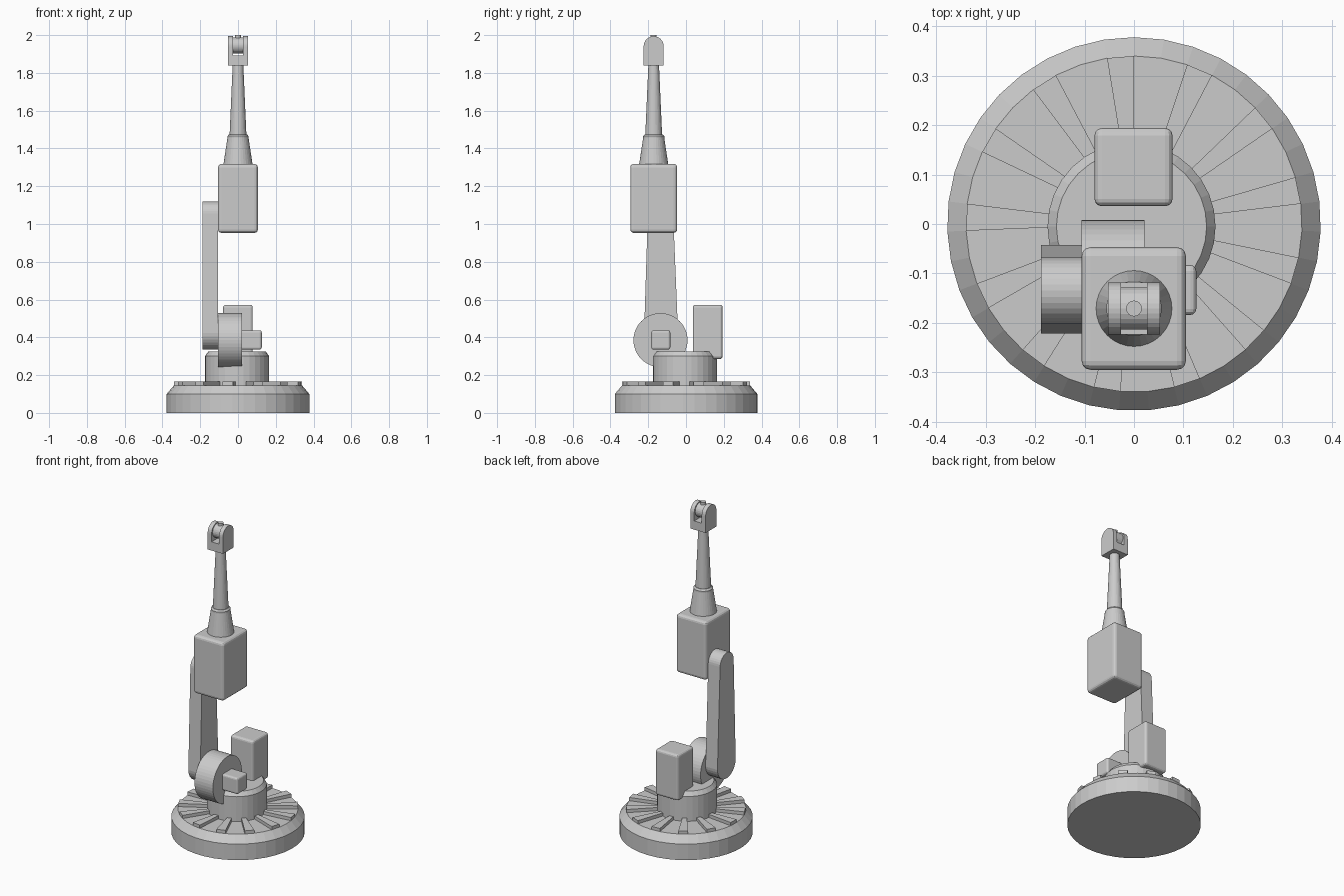
import bpy, bmesh, math
from mathutils import Matrix, Vector

if "Cube" in bpy.data.objects:
    bpy.data.objects.remove(bpy.data.objects["Cube"])


def finish(bm, name, bevel=0.0, segs=3):
    bmesh.ops.recalc_face_normals(bm, faces=bm.faces)
    me = bpy.data.meshes.new(name)
    bm.to_mesh(me)
    bm.free()
    ob = bpy.data.objects.new(name, me)
    bpy.context.collection.objects.link(ob)
    if bevel:
        mod = ob.modifiers.new("Bevel", 'BEVEL')
        mod.width, mod.segments = bevel, segs
    return ob


def lathe(name, profile, n, x=0, y=0, start=0.0):
    """Closed solid of revolution about z from (radius, z) pairs."""
    bm = bmesh.new()
    rings = [[bm.verts.new((x + r * math.cos(start + 2 * math.pi * i / n),
                            y + r * math.sin(start + 2 * math.pi * i / n), z))
              for i in range(n)] for r, z in profile]
    for a, b in zip(rings, rings[1:]):
        for i in range(n):
            j = (i + 1) % n
            bm.faces.new((a[i], a[j], b[j], b[i]))
    bm.faces.new(rings[0])
    bm.faces.new(rings[-1])
    return finish(bm, name)


def box(name, x, y, z, bevel=0.0):
    bm = bmesh.new()
    mid = Vector([(a + b) / 2 for a, b in (x, y, z)])
    size = [b - a for a, b in (x, y, z)]
    bmesh.ops.create_cube(bm, size=1, matrix=Matrix.Translation(mid) @ Matrix.Diagonal((*size, 1)))
    return finish(bm, name, bevel)


def plate(name, outline, x0, x1):
    """Extrude a (y, z) outline along x."""
    bm = bmesh.new()
    f = bm.faces.new([bm.verts.new((x0, y, z)) for y, z in outline])
    ext = bmesh.ops.extrude_face_region(bm, geom=[f])
    bmesh.ops.translate(bm, vec=(x1 - x0, 0, 0),
                        verts=[v for v in ext["geom"] if isinstance(v, bmesh.types.BMVert)])
    return finish(bm, name)


def arc(y, z, r, a0, a1, n):
    return [(y + r * math.cos(math.radians(a0 + (a1 - a0) * i / n)),
             z + r * math.sin(math.radians(a0 + (a1 - a0) * i / n))) for i in range(n + 1)]


# Round base with raised wedge ribs
N = 39
lathe("base", [(0.378, 0), (0.378, 0.10), (0.34, 0.145)], N, start=math.pi / 2)
bm = bmesh.new()
for k in range(0, N, 3):
    a0, a1 = (math.pi / 2 + 2 * math.pi * (k + d) / N for d in (0, 1))
    vs = [bm.verts.new((r * math.cos(a), r * math.sin(a), z)) for z in (0.14, 0.165)
          for r, a in ((0.15, a0), (0.34, a0), (0.34, a1), (0.15, a1))]
    for q in ((0, 1, 2, 3), (4, 5, 6, 7), (0, 1, 5, 4), (1, 2, 6, 5), (2, 3, 7, 6), (3, 0, 4, 7)):
        bm.faces.new([vs[i] for i in q])
finish(bm, "base_ribs")

# Turret and motors
lathe("turret", [(0.17, 0.14), (0.17, 0.30), (0.152, 0.325)], 32, -0.005, -0.005)
box("rear_motor", (-0.08, 0.078), (0.036, 0.194), (0.285, 0.572), 0.015)
plate("shoulder_drum", arc(-0.135, 0.385, 0.143, 0, 352.5, 47), -0.106, 0.021)
box("shoulder_motor", (0.0, 0.126), (-0.184, -0.083), (0.335, 0.437), 0.012)

# Tapered upper arm with rounded ends
plate("upper_arm", arc(-0.132, 0.425, 0.09, 182, 358, 16) + arc(-0.135, 1.053, 0.067, 2, 178, 16),
      -0.188, -0.106)

# Elbow housing, collar and forearm
CY = -0.171
box("elbow_housing", (-0.106, 0.105), (-0.295, -0.047), (0.953, 1.318), 0.018)
lathe("forearm_collar", [(0.078, 1.31), (0.056, 1.455), (0.056, 1.465), (0.048, 1.475)], 32, 0, CY)
lathe("forearm", [(0.045, 1.46), (0.028, 1.845)], 32, 0, CY)

# Wrist fork with two cheeks, roller and pin
box("fork_base", (-0.053, 0.053), (CY - 0.053, CY + 0.053), (1.838, 1.892))
for side, s in (("left", -1), ("right", 1)):
    cheek = [(CY - 0.053, 1.89), (CY + 0.053, 1.89)] + arc(CY, 1.941, 0.053, 0, 180, 16)
    plate("fork_cheek_" + side, cheek, s * 0.053, s * 0.026)
plate("wrist_roller", arc(CY, 1.945, 0.043, 0, 345, 23), -0.026, 0.026)
lathe("wrist_pin", [(0.016, 1.95), (0.016, 2.0)], 24, 0, CY)
